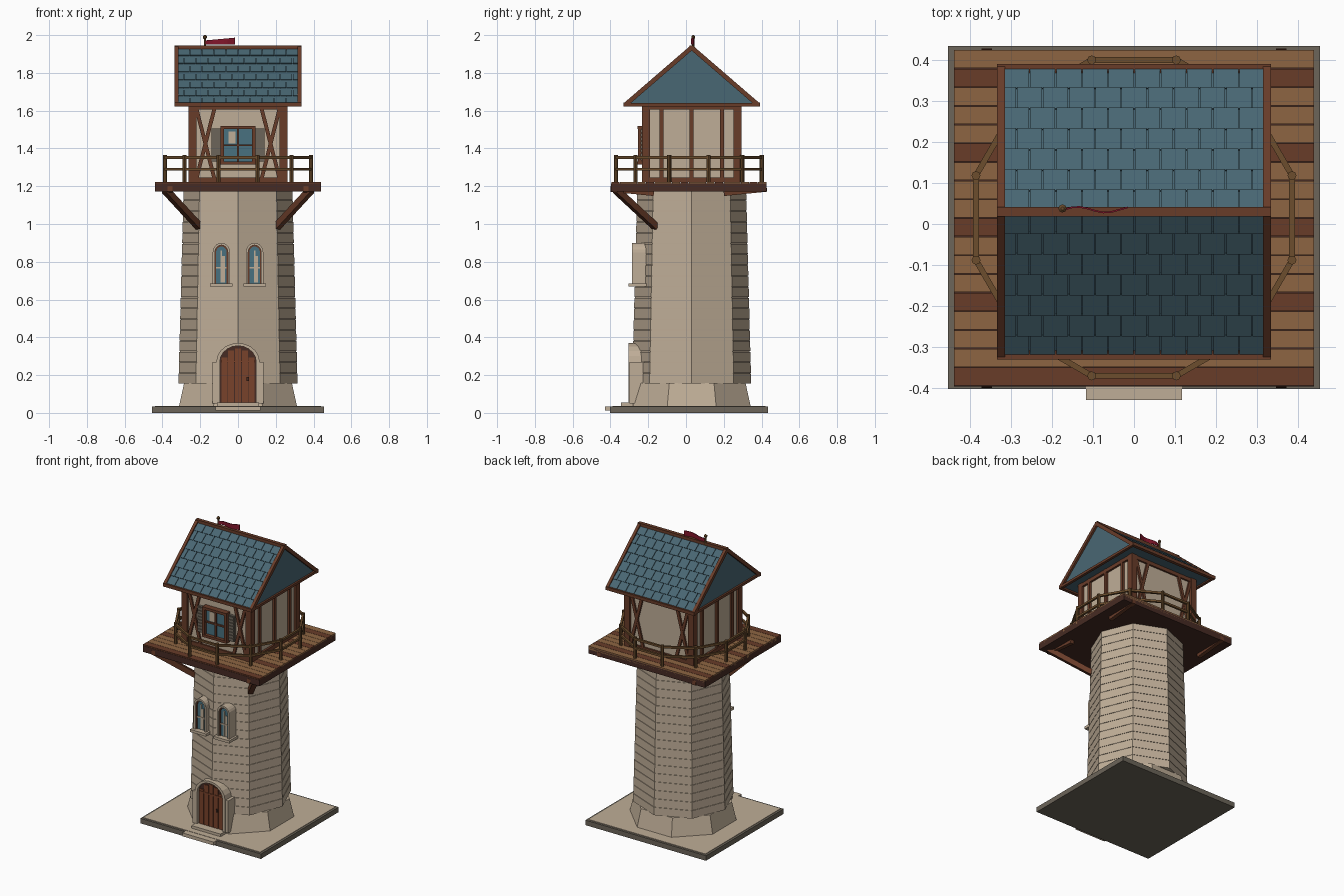
import bpy, bmesh, math
from mathutils import Vector, Matrix

cube = bpy.data.objects.get("Cube")
if cube:
    bpy.data.objects.remove(cube, do_unlink=True)


def material(name, r, g, b):
    m = bpy.data.materials.new(name)
    m.use_nodes = True
    m.diffuse_color = (r, g, b, 1)
    m.node_tree.nodes["Principled BSDF"].inputs["Base Color"].default_value = (r, g, b, 1)
    return m


STONE = material("pale stone", .52, .42, .31)
GREY = material("dark stone", .15, .13, .1)
TIMBER = material("red brown timber", .14, .045, .022)
DARK = material("dark timber", .062, .024, .017)
DECK = material("deck wood", .27, .13, .055)
DOOR = material("door wood", .19, .055, .024)
RAIL = material("railing wood", .15, .075, .026)
SLATE = material("blue slate", .066, .135, .172)
GLASS = material("window glass", .065, .165, .215)
RED = material("flag red", .22, .008, .024)
CY = .03                                    # depth of the tower axis


def finish(name, bm, *mats):
    bmesh.ops.recalc_face_normals(bm, faces=bm.faces)
    mesh = bpy.data.meshes.new(name)
    bm.to_mesh(mesh)
    bm.free()
    for m in mats:
        mesh.materials.append(m)
    ob = bpy.data.objects.new(name, mesh)
    bpy.context.collection.objects.link(ob)
    return ob


def box(bm, x0, x1, y0, y1, z0, z1, mat=0):
    size = Matrix.Diagonal((x1 - x0, y1 - y0, z1 - z0, 1))
    mid = Matrix.Translation(((x0 + x1) / 2, (y0 + y1) / 2, (z0 + z1) / 2))
    new = bmesh.ops.create_cube(bm, size=1, matrix=mid @ size)
    for f in {f for v in new["verts"] for f in v.link_faces}:
        f.material_index = mat


def beam(bm, a, b, w, h):
    """Rectangular bar from a to b, w wide and h deep."""
    a, b = Vector(a), Vector(b)
    d = (b - a).normalized()
    side = d.cross((0, 0, 1))
    side = side.normalized() if side.length > .01 else Vector((1, 0, 0))
    rot = Matrix((side, d, side.cross(d))).transposed().to_4x4()
    size = Matrix.Diagonal((w, (b - a).length, h, 1))
    bmesh.ops.create_cube(bm, size=1, matrix=Matrix.Translation((a + b) / 2) @ rot @ size)


def rings(bm, profile, n, turn, cx=0, cy=CY):
    """Capped n-sided solid through (radius, height) rings."""
    loops = []
    for r, z in profile:
        angles = [turn + math.tau * i / n for i in range(n)]
        loops.append([bm.verts.new((cx + r * math.cos(t), cy + r * math.sin(t), z)) for t in angles])
    for p, q in zip(loops, loops[1:]):
        for i in range(n):
            j = (i + 1) % n
            bm.faces.new((p[i], p[j], q[j], q[i]))
    bm.faces.new(loops[0])
    bm.faces.new(loops[-1])


def arch(cx, w, z0, spring, rise, n=10):
    """Outline of a round-topped opening as (x, z) points."""
    top = [(cx + w * math.cos(math.pi * i / n), spring + rise * math.sin(math.pi * i / n)) for i in range(n + 1)]
    return [(cx + w, z0)] + top + [(cx - w, z0)]


def panel(bm, outline, y0, y1):
    front, back = [[bm.verts.new((x, y, z)) for x, z in outline] for y in (y0, y1)]
    bm.faces.new(front)
    bm.faces.new(back)
    for i in range(len(outline)):
        bm.faces.new((front[i - 1], front[i], back[i], back[i - 1]))


def surround(bm, outer, inner, y0, y1):
    loops = [[bm.verts.new((x, y, z)) for x, z in o] for o, y in
             ((outer, y0), (inner, y0), (inner, y1), (outer, y1))]
    for k in range(4):
        p, q = loops[k], loops[(k + 1) % 4]
        for i in range(len(p) - 1):
            bm.faces.new((p[i], p[i + 1], q[i + 1], q[i]))
    for e in (0, -1):
        bm.faces.new([l[e] for l in loops])


# Ground slab with paler paving, and door steps
bm = bmesh.new()
box(bm, -.455, .455, -.403, .435, 0, .034)
box(bm, -.44, .44, -.388, .42, .03, .037, 1)
finish("ground_slab", bm, GREY, STONE)
bm = bmesh.new()
box(bm, -.118, .118, -.43, -.25, .012, .035)
box(bm, -.11, .11, -.345, -.25, .035, .055)
finish("door_steps", bm, STONE)

# Flared footing and tapering tower of stone courses
bm = bmesh.new()
rings(bm, [(.338, .035), (.309, .157)], 8, math.pi / 8)
finish("tower_footing", bm, STONE)
bm = bmesh.new()
courses, z0, z1 = 18, .155, 1.185
profile = []
for i in range(courses):
    za, zb = [z0 + (z1 - z0) * k / courses for k in (i, i + 1)]
    r = .315 - .027 * i / courses
    profile += [(r, za), (r - .001, zb - .004), (r - .005, zb - .004), (r - .005, zb)]
rings(bm, profile, 8, 0)
finish("tower_shaft", bm, STONE)

# Arched door
bm = bmesh.new()
surround(bm, arch(0, .115, .05, .27, .1), arch(0, .096, .05, .27, .085), -.304, -.2)
for s in (-1, 1):
    box(bm, s * .118 - .017, s * .118 + .017, -.298, -.2, .05, .27)
finish("door_surround", bm, STONE)
bm = bmesh.new()
panel(bm, arch(0, .097, .05, .27, .086), -.286, -.2)
finish("door_back", bm, DARK)
bm = bmesh.new()
for i in range(-2, 3):
    box(bm, i * .036 - .016, i * .036 + .016, -.291, -.28, .055, .342 - .012 * i * i)
box(bm, -.09, .09, -.294, -.285, .268, .28)
finish("door_planks", bm, DOOR)
bm = bmesh.new()
box(bm, .045, .057, -.302, -.29, .17, .19)
finish("door_handle", bm, DARK)

# Pair of arched tower windows
frame, pane, bars, lining = [bmesh.new() for _ in range(4)]
for x in (-.088, .088):
    surround(frame, arch(x, .046, .685, .85, .05), arch(x, .034, .685, .85, .038), -.286, -.2)
    box(frame, x - .06, x + .06, -.305, -.2, .668, .686)
    surround(lining, arch(x, .035, .685, .85, .039), arch(x, .028, .685, .85, .031), -.276, -.21)
    panel(pane, arch(x, .034, .685, .85, .038), -.269, -.2)
    box(bars, x - .004, x + .004, -.275, -.265, .69, .86)
    box(bars, x - .028, x + .028, -.275, -.265, .765, .773)
    box(bars, x - .004, x + .018, -.272, -.265, .69, .83)
finish("tower_window_surrounds", frame, STONE)
finish("tower_window_linings", lining, TIMBER)
finish("tower_window_glass", pane, GLASS)
finish("tower_window_bars", bars, STONE)

# Deck frame, planks and braces
bm = bmesh.new()
box(bm, -.44, .44, -.397, .425, 1.172, 1.214)
finish("deck_frame", bm, DARK)
bm = bmesh.new()
planks, pitch = 18, .822 / 18
for i in range(planks):
    y = .425 - i * pitch
    box(bm, -.44, .44, y - pitch + .002, y, 1.2, 1.222, int(i % 4 == 1))
finish("deck_planks", bm, DECK, TIMBER)
bm = bmesh.new()
for s in (-1, 1):
    beam(bm, (s * .205, -.16, .985), (s * .385, -.37, 1.18), .034, .034)
    for y0, y1 in ((-.17, -.4), (.2, .428)):
        beam(bm, (s * .36, y0, 1.163), (s * .36, y1, 1.186), .026, .03)
finish("deck_braces", bm, TIMBER)

# Twelve-sided railing
bm = bmesh.new()
corners = [(.4 * math.cos(math.radians(15 + 30 * i)), .015 + .4 * math.sin(math.radians(15 + 30 * i)))
           for i in range(12)]
for i, (x, y) in enumerate(corners):
    rings(bm, [(.011, 1.22), (.011, 1.365)], 8, 0, x, y)
    for z in (1.352, 1.29):
        beam(bm, (*corners[i - 1], z), (x, y, z), .014, .014)
finish("railing", bm, RAIL)

# Cabin walls and timber frame
bm = bmesh.new()
box(bm, -.248, .248, -.218, .278, 1.222, 1.635)
finish("cabin_walls", bm, STONE)
bm = bmesh.new()
for s in (-1, 1):
    for t in (-1, 1):
        box(bm, s * .242 - .021, s * .242 + .021, CY + t * .242 - .021, CY + t * .242 + .021, 1.222, 1.635)
        y = CY + t * .253
        beam(bm, (s * .22, y, 1.24), (s * .125, y, 1.61), .014, .02)
        beam(bm, (s * .125, y, 1.24), (s * .22, y, 1.61), .012, .02)
    for y in (-.13, CY, .19):
        box(bm, s * .25 - .012, s * .25 + .012, y - .011, y + .011, 1.222, 1.635)
    for z in (1.222, 1.605):
        box(bm, s * .25 - .012, s * .25 + .012, -.23, .29, z, z + .025)
        box(bm, -.262, .262, CY + s * .25 - .01, CY + s * .25 + .01, z, z + .025)
finish("cabin_timbers", bm, TIMBER)

# Cabin window with shutters
bm = bmesh.new()
box(bm, -.08, .08, -.234, -.21, 1.33, 1.51)
finish("cabin_window_glass", bm, GLASS)
bm = bmesh.new()
for s in (-1, 1):
    box(bm, s * .083 - .009, s * .083 + .009, -.255, -.21, 1.315, 1.52)
for z in (1.315, 1.503):
    box(bm, -.092, .092, -.257, -.21, z, z + .017)
box(bm, -.006, .006, -.245, -.21, 1.32, 1.51)
box(bm, -.08, .08, -.245, -.21, 1.412, 1.422)
finish("cabin_window_frame", bm, TIMBER)
bm = bmesh.new()
box(bm, -.05, -.012, -.237, -.23, 1.425, 1.49)
finish("cabin_curtain", bm, STONE)
bm = bmesh.new()
for s in (-1, 1):
    box(bm, s * .116 - .023, s * .116 + .023, -.236, -.21, 1.33, 1.505)
    for i in range(8):
        z = 1.338 + i * .021
        box(bm, s * .116 - .019, s * .116 + .019, -.241, -.23, z, z + .014)
finish("cabin_shutters", bm, GREY)

# Gable roof, shingles and edge boards
EAVE, RIDGE, HALF = 1.632, 1.93, .35
bm = bmesh.new()
ends = [[bm.verts.new((x, y, z)) for y, z in ((CY - HALF, EAVE), (CY + HALF, EAVE), (CY, RIDGE))]
        for x in (-.322, .322)]
for e in ends:
    bm.faces.new(e)
for i in range(3):
    bm.faces.new((ends[0][i - 1], ends[0][i], ends[1][i], ends[1][i - 1]))
finish("roof", bm, SLATE)
shingles, boards = bmesh.new(), bmesh.new()
rows, width = 7, .064
for s in (-1, 1):
    foot, top = Vector((0, CY + s * HALF, EAVE)), Vector((0, CY, RIDGE))
    normal = Vector((0, s * (RIDGE - EAVE), HALF)).normalized()
    for r in range(rows):
        low = foot.lerp(top, r / rows) + normal * .005
        high = foot.lerp(top, (r + 1) / rows) + normal * .001
        for c in range(11):
            xa = -.318 + (c - (r % 2) / 2) * width
            xa, xb = max(xa, -.318), min(xa + width - .003, .318)
            if xb - xa > .01:
                shift = Vector(((xa + xb) / 2, 0, 0))
                beam(shingles, low + shift, high + shift, xb - xa, .006)
    for x in (-.325, .325):
        beam(boards, foot + Vector((x, 0, 0)), top + Vector((x, 0, .004)), .02, .024)
    beam(boards, foot + Vector((-.335, 0, 0)), foot + Vector((.335, 0, 0)), .022, .022)
    box(boards, s * .325 - .009, s * .325 + .009, CY - HALF, CY + HALF, EAVE - .009, EAVE + .008)
box(boards, -.335, .335, CY - .012, CY + .012, RIDGE - .01, RIDGE + .016)
finish("roof_shingles", shingles, SLATE)
finish("roof_edge_boards", boards, TIMBER)

# Flag on the ridge
bm = bmesh.new()
rings(bm, [(.006, 1.92), (.006, 1.98), (.01, 1.984), (.01, 1.994), (.004, 2)], 8, 0, -.175, .038)
finish("flag_pole", bm, RAIL)
bm = bmesh.new()
last = None
for i in range(9):
    x, y = -.172 + .0195 * i, .037 + .007 * math.sin(i * .9)
    pair = [bm.verts.new((x, y, z)) for z in (1.95, 1.972 + .0018 * i)]
    if last:
        bm.faces.new((last[0], pair[0], pair[1], last[1]))
    last = pair
flag = finish("flag", bm, RED)
flag.modifiers.new("cloth", 'SOLIDIFY').thickness = .004
